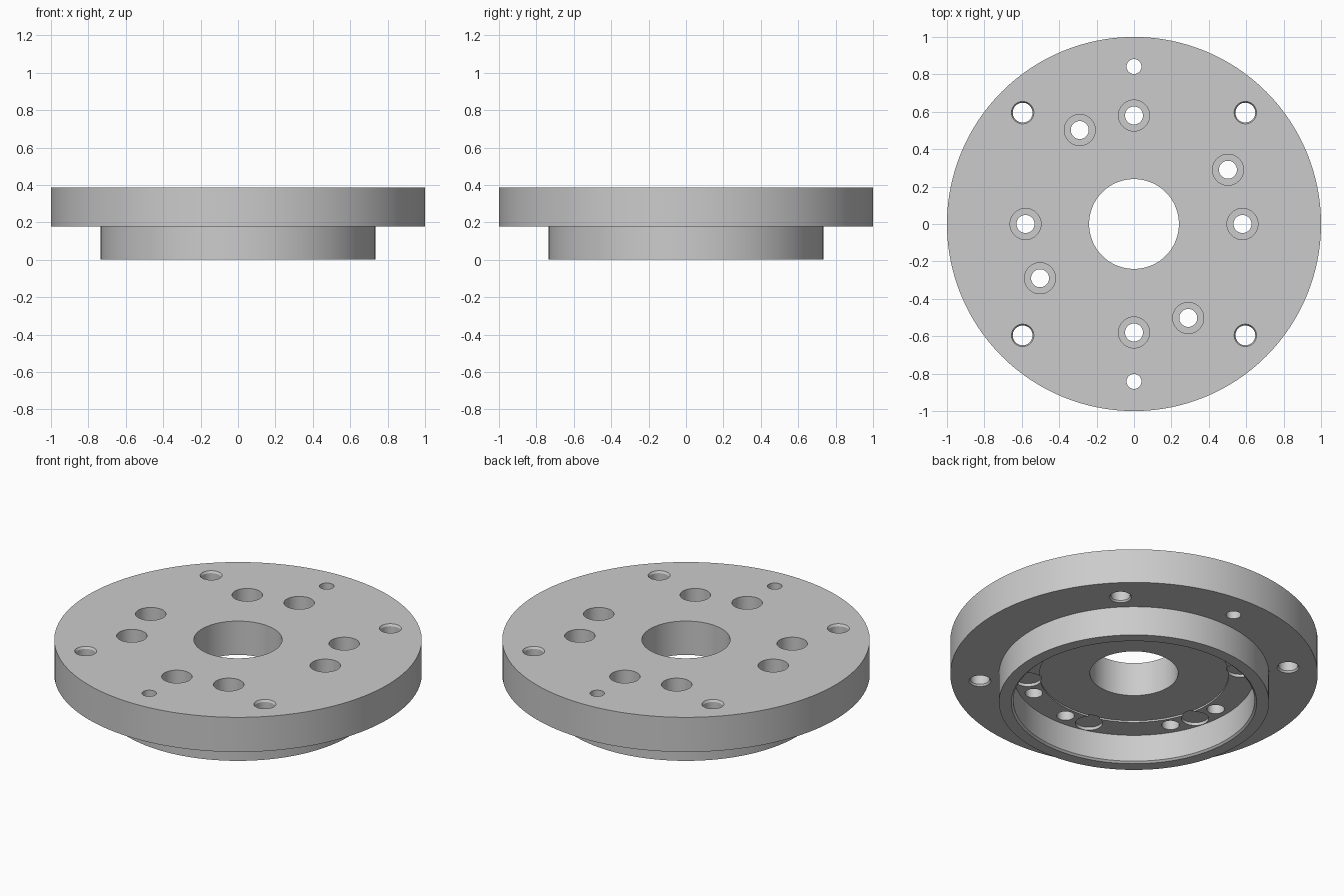
import bpy, bmesh, math

old = bpy.data.objects.get("Cube")
if old:
    bpy.data.objects.remove(old, do_unlink=True)

TOP, STEP, CEIL = 0.385, 0.177, 0.172
BOLT_R = 0.58


def material(name, value):
    m = bpy.data.materials.new(name)
    m.use_nodes = True
    colour = (value, value, value, 1)
    m.diffuse_color = colour
    m.node_tree.nodes["Principled BSDF"].inputs["Base Color"].default_value = colour
    return m


def ring(bm, r, z, cx, cy, n):
    return [bm.verts.new((cx + r * math.cos(math.tau * i / n),
                          cy + r * math.sin(math.tau * i / n), z)) for i in range(n)]


def lathe(bm, profile, n, cx=0, cy=0, closed=False):
    """Turn an (r, z) profile about a vertical axis; open profiles get end caps."""
    rings = [ring(bm, r, z, cx, cy, n) for r, z in profile]
    pairs = list(zip(rings, rings[1:]))
    if closed:
        pairs.append((rings[-1], rings[0]))
    for a, b in pairs:
        for i in range(n):
            j = (i + 1) % n
            bm.faces.new((a[i], a[j], b[j], b[i]))
    if not closed:
        bm.faces.new(rings[0][::-1])
        bm.faces.new(rings[-1])


def make_object(name, bm, mat):
    bmesh.ops.recalc_face_normals(bm, faces=bm.faces)
    mesh = bpy.data.meshes.new(name)
    bm.to_mesh(mesh)
    bm.free()
    mesh.materials.append(mat)
    obj = bpy.data.objects.new(name, mesh)
    bpy.context.collection.objects.link(obj)
    return obj


grey = material("machined grey", 0.6)

# Flange disc with hollow spigot, shallow inner recess and centre bore
bm = bmesh.new()
lathe(bm, [(0.24, TOP), (1.0, TOP), (1.0, STEP), (0.735, STEP), (0.735, 0),
           (0.668, 0), (0.657, 0.01), (0.657, CEIL), (0.515, CEIL),
           (0.515, CEIL + 0.01), (0.24, CEIL + 0.01)], 128, closed=True)
flange = make_object("flange_plate", bm, grey)

# Cutters for all the drilled holes
bm = bmesh.new()


def drill(profile, radius, degrees):
    a = math.radians(degrees)
    lathe(bm, profile, 40, radius * math.cos(a), radius * math.sin(a))


# Counterbored bolt holes
for deg in (0, 30, 90, 120, 180, 210, 270, 300):
    drill([(0.048, 0.1), (0.048, 0.27), (0.083, 0.27), (0.083, 0.45)], BOLT_R, deg)

# Shallow blind pockets under the plate
for k in range(6):
    drill([(0.074, 0.1), (0.074, CEIL + 0.018)], BOLT_R, 15 + 60 * k)

# Outer mounting holes, chamfered at both ends
for k in range(4):
    drill([(0.06, 0.1), (0.06, STEP), (0.053, STEP + 0.01),
           (0.053, TOP - 0.012), (0.06, TOP), (0.06, 0.45)], 0.842, 45 + 90 * k)

# Dowel holes
for deg in (90, 270):
    drill([(0.04, 0.1), (0.04, 0.45)], 0.842, deg)

cutter = make_object("hole_cutter", bm, grey)
cutter.hide_render = True

# Cut, then bake the result and drop the cutter
mod = flange.modifiers.new("holes", 'BOOLEAN')
mod.operation = 'DIFFERENCE'
mod.solver = 'EXACT'
mod.object = cutter
bpy.ops.object.select_all(action='DESELECT')
flange.select_set(True)
bpy.context.view_layer.objects.active = flange
bpy.ops.object.modifier_apply(modifier=mod.name)
bpy.data.objects.remove(cutter, do_unlink=True)
bpy.ops.object.shade_smooth_by_angle(angle=math.radians(30))
